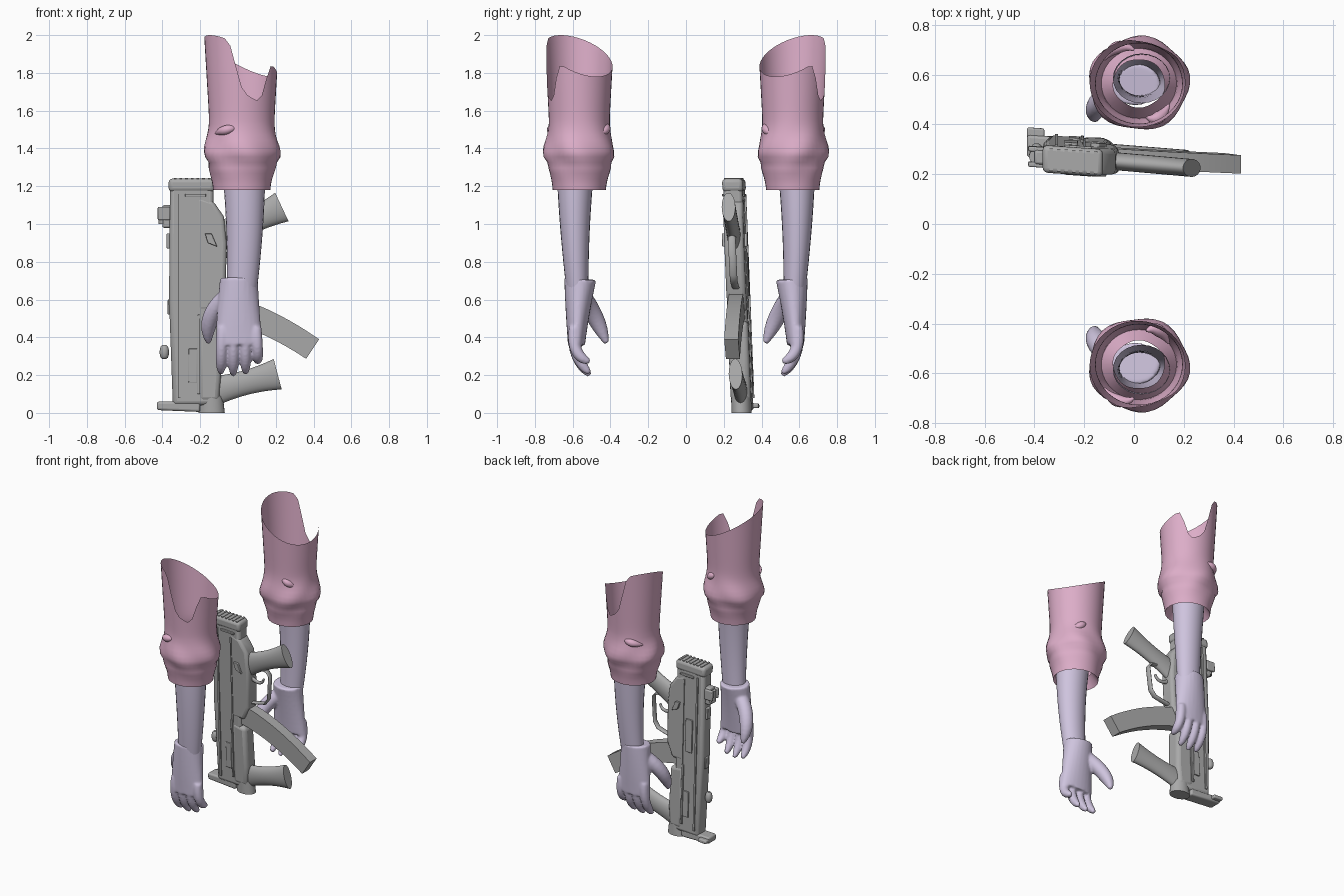
import bpy, bmesh
from math import sin, cos, exp, pi, tau, sqrt, radians
from mathutils import Vector, Matrix

if "Cube" in bpy.data.objects:
    bpy.data.objects.remove(bpy.data.objects["Cube"], do_unlink=True)


def material(name, *rgb):
    mat = bpy.data.materials.new(name)
    mat.use_nodes = True
    mat.diffuse_color = (*rgb, 1)
    mat.node_tree.nodes["Principled BSDF"].inputs["Base Color"].default_value = (*rgb, 1)
    return mat


SLEEVE = material("pink cloth", .72, .42, .58)
SKIN = material("pale lavender skin", .62, .55, .73)
METAL = material("grey metal", .4, .4, .4)

# The weapon is modelled flat on y = 0, then leaned into place
LEAN = Matrix.Translation((0, .285, 0))
LEAN[1][0], LEAN[1][2] = -.07, -.04


def finish(name, bm, mat):
    bmesh.ops.recalc_face_normals(bm, faces=bm.faces[:])
    mesh = bpy.data.meshes.new(name)
    bm.to_mesh(mesh)
    bm.free()
    mesh.materials.append(mat)
    if mat is METAL:
        mesh.transform(LEAN)
    ob = bpy.data.objects.new(name, mesh)
    bpy.context.collection.objects.link(ob)
    bpy.ops.object.select_all(action="DESELECT")
    ob.select_set(True)
    bpy.context.view_layer.objects.active = ob
    bpy.ops.object.shade_smooth_by_angle(angle=radians(45))
    return ob


def mirror_to_other_arm(ob):
    mirror = ob.modifiers.new("other arm", "MIRROR")
    mirror.use_axis = (False, True, False)


def angles(count, phase=0):
    return [phase + tau * i / count for i in range(count)]


def connect(bm, rings, caps):
    loops = [[bm.verts.new(p) for p in ring] for ring in rings]
    for lower, upper in zip(loops, loops[1:]):
        for i in range(len(lower)):
            bm.faces.new((lower[i - 1], lower[i], upper[i], upper[i - 1]))
    if caps:
        bm.faces.new(loops[0])
        bm.faces.new(loops[-1])


def bend(start, control, end, steps=10):
    """Points along a simple curve pulled towards the control point."""
    a, b, c = Vector(start), Vector(control), Vector(end)
    return [a.lerp(b, k / steps).lerp(b.lerp(c, k / steps), k / steps) for k in range(steps + 1)]


def sweep(bm, points, width, side, sides=16, phase=0, caps=True):
    """Oval tube; width(t) gives the half widths along and across the side vector."""
    rings, last = [], len(points) - 1
    for k, p in enumerate(points):
        tangent = (points[min(k + 1, last)] - points[max(k - 1, 0)]).normalized()
        along = Vector(side)
        along = (along - tangent * along.dot(tangent)).normalized()
        across = tangent.cross(along)
        ra, rb = width(k / last)
        rings.append([p + along * ra * cos(a) + across * rb * sin(a)
                      for a in angles(sides, phase)])
    connect(bm, rings, caps)


# Sleeve: bulging puckered cuff, slanted open top with a notch in the rim
def rim_height(a):
    return 1.89 + .11 * cos(a - 3.7) - .25 * exp(-((a - 5) / .5) ** 4)


def sleeve_ring(t, inset=0):
    ring = []
    for a in angles(40):
        z = 1.18 + .7 * t + (rim_height(a) - 1.88) * max(0, 2 * t - 1)
        bulge = exp(-((z - 1.37) / .1) ** 2)
        crease = exp(-((z - 1.32) / .02) ** 2)
        pucker = sin(5 * a + 20 * z) * bulge
        r = .15 + .06 * (z - 1.18) + .04 * bulge - .012 * crease + .007 * pucker - inset
        ring.append(Vector((.02 + r * cos(a), -.565 + .93 * r * sin(a), z)))
    return ring


bm = bmesh.new()
connect(bm, [sleeve_ring(.1, .06)] + [sleeve_ring(k / 24) for k in range(25)], False)
mirror_to_other_arm(finish("sleeves", bm, SLEEVE))

# Pinched folds on opposite sides of the sleeve
bm = bmesh.new()
for start, control, end in (((-.12, -.66, 1.48), (-.07, -.74, 1.5), (0, -.7, 1.51)),
                            ((.05, -.43, 1.53), (.1, -.4, 1.5), (.14, -.48, 1.47))):
    sweep(bm, bend(start, control, end), lambda t: [.005 + .02 * sin(pi * t)] * 2, (0, 0, 1))
mirror_to_other_arm(finish("sleeve_folds", bm, SLEEVE))

# Forearm, hollow and open inside the sleeve
bm = bmesh.new()
sweep(bm, bend((.03, -.585, 1.3), (.045, -.595, 1), (.02, -.575, .65)),
      lambda t: (.115 - .035 * t, .1 - .042 * t), (1, 0, 0), sides=24, caps=False)
mirror_to_other_arm(finish("forearms", bm, SKIN))

# Hand: glove palm, curled fingers and thumb fused together
bm = bmesh.new()
sweep(bm, bend((.005, -.56, .71), (0, -.575, .55), (.005, -.58, .36)),
      lambda t: (.1 + .025 * t, .085 - .04 * t), (1, 0, 0), sides=24)
for finger in range(4):
    x = .065 * finger - .09
    tip = .27 if finger == 3 else .2 + .01 * abs(finger - 1)
    sweep(bm, bend((x * .9, -.59, .45), (x, -.61, .3), (x, -.51, tip)),
          lambda t: [.031 - .018 * t ** 6] * 2, (1, 0, 0))
sweep(bm, bend((-.05, -.55, .62), (-.18, -.48, .52), (-.155, -.42, .37)),
      lambda t: [.048 - .035 * t ** 4] * 2, (1, 0, 0))
hands = finish("hands", bm, SKIN)
fuse = hands.modifiers.new("fuse", "REMESH")
fuse.mode = "VOXEL"
fuse.voxel_size = .008
fuse.use_smooth_shade = True
soften = hands.modifiers.new("soften", "SMOOTH")
soften.iterations = 4
mirror_to_other_arm(hands)


# Weapon helpers, drawn in the x-z plane
def plate(name, outline, half, bevel=0, y=0):
    bm = bmesh.new()
    connect(bm, [[Vector((x, side, z)) for x, z in outline] for side in (y - half, y + half)], True)
    ob = finish(name, bm, METAL)
    if bevel:
        rounding = ob.modifiers.new("rounding", "BEVEL")
        rounding.width, rounding.segments = bevel, 3
    return ob


def block(name, left, right, bottom, top, half, bevel=0, y=0):
    plate(name, [(left, bottom), (right, bottom), (right, top), (left, top)], half, bevel, y)


def bar(name, points, width, sides=16, phase=0):
    bm = bmesh.new()
    sweep(bm, [Vector((p[0], 0, p[-1])) for p in points], width, (0, 1, 0), sides, phase)
    finish(name, bm, METAL)


def grip(name, base, end, half):
    """Oval handle, waisted in the middle and flared at the cut end."""
    points = [Vector(base).lerp(Vector(end), k / 12) for k in range(13)]
    bar(name, points, lambda t: (.036, half * (.78 + .9 * (t - .5) ** 2)), sides=24)


# Receiver, ribbed rear cap, lower housing and forend
plate("receiver", [(-.345, .04), (-.14, .04), (-.13, 1.2), (-.36, 1.2), (-.365, .6)], .05, .022)
block("rear_cap", -.367, -.125, 1.17, 1.24, .055, .02)
for rib in range(7):
    left = .03 * rib - .34
    block("cap_rib", left, left + .014, 1.2, 1.244, .045)
plate("lower_housing", [(-.22, 1.15), (-.13, 1.12), (-.075, 1.04), (-.06, .9),
                        (-.065, .64), (-.11, .54), (-.22, .54)], .052, .02)
plate("forend", [(-.21, .06), (-.1, .06), (-.09, .2), (-.1, .48), (-.21, .5)], .054, .025)
bar("muzzle", [(-.14, 0), (-.14, .09)], lambda t: (.053, .07 - .01 * t), sides=24)
bar("cocking_tube", [(-.31, .05), (-.31, .6)], lambda t: (.04, .037))

# Grips and curved box magazine
grip("pistol_grip", (-.11, 0, .93), (.232, 0, 1.09), .083)
grip("front_grip", (-.15, 0, .11), (.21, 0, .205), .083)
bar("magazine", bend((-.13, 0, .57), (.13, 0, .52), (.395, 0, .338)),
    lambda t: (.037 * sqrt(2), (.07 - .008 * t) * sqrt(2)), sides=4, phase=pi / 4)

# Trigger and guard
bar("trigger_guard", [(-.05, .93), (.06, .93), (.085, .9), (.07, .73), (.04, .69), (-.08, .66)],
    lambda t: (.02, .009))
bar("trigger", bend((-.07, 0, .84), (.01, 0, .8), (.03, 0, .86)), lambda t: (.01, .015 - .008 * t))

# Sights and knob along the top edge
plate("front_sight", [(-.43, .015), (-.2, .005), (-.2, .06), (-.43, .06)], .045, .012)
block("sight_post", -.43, -.36, .025, .05, .025, .008, y=.05)
block("rear_sight_base", -.4, -.35, .98, 1.1, .028, .01)
bar("rear_sight_drum", [(-.4, 1), (-.4, 1.08)], lambda t: (.026, .022))
block("sight_foot", -.378, -.35, .87, .95, .02, .005)
block("top_catch", -.372, -.34, .52, .6, .02, .005)
bar("cocking_knob", bend((-.39, 0, .285), (-.39, 0, .32), (-.39, 0, .36)),
    lambda t: [.01 + .015 * sqrt(sin(pi * min(t, .999)))] * 2)

# Matching details on both flanks
for side in (-.052, .052):
    block("rear_sight_ear", -.425, -.36, 1.02, 1.09, .01, .006, y=side * .6)
    block("long_rail", -.318, -.305, .08, 1.16, .006, y=side)
    block("side_seam", -.205, -.195, .5, 1.12, .005, y=side)
    block("forend_frame", -.262, -.216, .16, .34, .006, .003, y=side)
    block("forend_slat", -.215, -.2, .1, .52, .008, .004, y=side)
    block("cap_pin", -.28, -.17, 1.145, 1.16, .008, .004, y=side)
    plate("selector", [(-.175, .95), (-.14, .95), (-.11, .88), (-.16, .9)], .01, .004, y=side * 1.1)
block("ejection_cover", -.28, -.225, .62, .85, .006, .003, y=.053)
